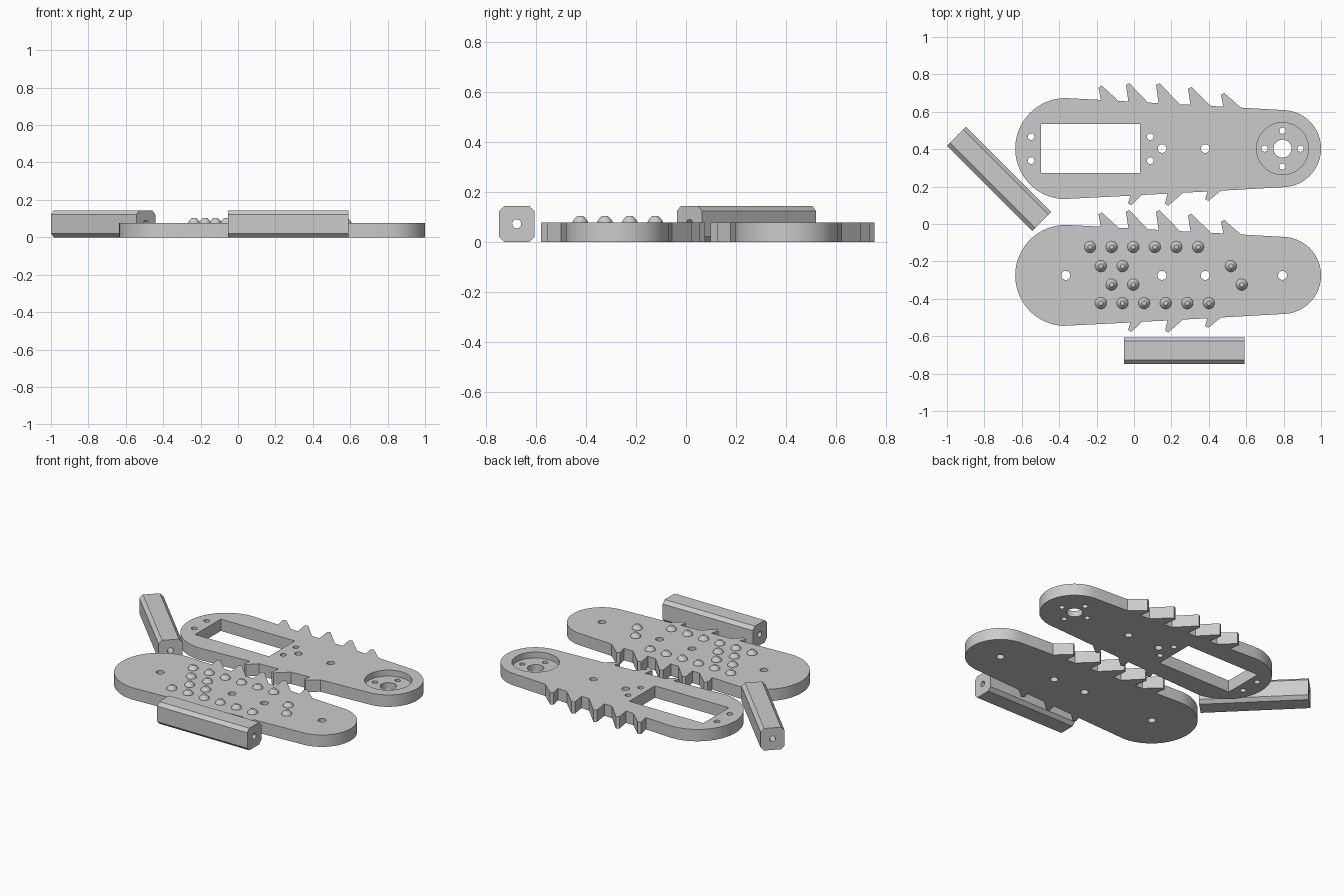
import bpy, bmesh
from math import cos, sin, pi, radians
from mathutils import Matrix, Vector

cube = bpy.data.objects.get("Cube")
if cube:
    bpy.data.objects.remove(cube)

grey = bpy.data.materials.new("light grey")
grey.use_nodes = True
grey.diffuse_color = (0.6, 0.6, 0.6, 1)
grey.node_tree.nodes["Principled BSDF"].inputs["Base Color"].default_value = (0.6, 0.6, 0.6, 1)

THICK = 0.077      # plate thickness
BAR = 0.143        # bar width and height
BIG_X, BIG_R = -0.365, 0.27
SMALL_X, SMALL_R = 0.794, 0.206


def circle(x, y, r, n=32):
    return [(x + r * cos(2 * pi * i / n), y + r * sin(2 * pi * i / n)) for i in range(n)]


def prisms(name, outlines, z0, z1):
    """One object made of separate upright prisms."""
    bm = bmesh.new()
    for pts in outlines:
        face = bm.faces.new([bm.verts.new((x, y, z0)) for x, y in pts])
        top = bmesh.ops.extrude_face_region(bm, geom=[face])["geom"]
        bmesh.ops.translate(bm, vec=(0, 0, z1 - z0),
                            verts=[v for v in top if isinstance(v, bmesh.types.BMVert)])
    bmesh.ops.recalc_face_normals(bm, faces=bm.faces)
    mesh = bpy.data.meshes.new(name)
    bm.to_mesh(mesh)
    bm.free()
    mesh.materials.append(grey)
    obj = bpy.data.objects.new(name, mesh)
    bpy.context.collection.objects.link(obj)
    return obj


def cut(obj, cutter):
    mod = obj.modifiers.new("cut", "BOOLEAN")
    mod.operation, mod.solver, mod.object = "DIFFERENCE", "EXACT", cutter
    graph = bpy.context.evaluated_depsgraph_get()
    mesh = bpy.data.meshes.new_from_object(obj.evaluated_get(graph))
    obj.modifiers.clear()
    obj.data = mesh
    bpy.data.objects.remove(cutter)


def smooth(obj):
    bpy.ops.object.select_all(action="DESELECT")
    obj.select_set(True)
    bpy.context.view_layer.objects.active = obj
    bpy.ops.object.shade_smooth_by_angle(angle=radians(25))


# Plate outline: two rounded ends, tapering edges with hooked teeth
def edge(x):
    return BIG_R - (x - BIG_X) * 0.0545


def tooth(tip_x, tip_y, right_x):
    return [(tip_x + 0.013, edge(tip_x)), (tip_x, tip_y - 0.01),
            (tip_x + 0.018, tip_y), (right_x, edge(right_x))]


def arc(x, r, start, end, n=40):
    return [(x + r * cos(radians(start + (end - start) * i / n)),
             r * sin(radians(start + (end - start) * i / n))) for i in range(n + 1)]


BACK_TEETH = [(-0.19, 0.337, -0.083), (-0.043, 0.35, 0.075), (0.118, 0.35, 0.246),
              (0.289, 0.33, 0.412), (0.465, 0.297, 0.572)]
FRONT_TEETH = [(-0.032, 0.302, 0.043), (0.166, 0.305, 0.262), (0.38, 0.28, 0.465)]


def outline(cy):
    pts = arc(BIG_X, BIG_R, 273 - 6, 87, 48)
    for t in BACK_TEETH:
        pts += tooth(*t)
    pts += arc(SMALL_X, SMALL_R, 87, -87)
    for t in reversed(FRONT_TEETH):
        pts += [(x, -y) for x, y in reversed(tooth(*t))]
    return [(x, y + cy) for x, y in pts]


# Upper plate with window, mounting holes and round recess
CY = 0.403
upper = prisms("slotted_plate", [outline(CY)], 0, THICK)
cut(upper, prisms("recess_cutter", [circle(SMALL_X, CY, 0.139, 48)], THICK * 0.5, 0.2))
holes = [[(-0.497, CY - 0.131), (0.032, CY - 0.131), (0.032, CY + 0.131), (-0.497, CY + 0.131)]]
holes += [circle(x, CY + s * 0.064, 0.018) for x in (-0.55, 0.087) for s in (-1, 1)]
holes += [circle(x, CY, 0.023) for x in (0.15, 0.381)]
holes.append(circle(SMALL_X, CY, 0.048))
holes += [circle(SMALL_X + 0.096 * cos(a * pi / 2), CY + 0.096 * sin(a * pi / 2), 0.017)
          for a in range(4)]
cut(upper, prisms("hole_cutter", holes, -0.1, 0.2))
smooth(upper)

# Lower plate with four holes
LY = -0.275
lower = prisms("studded_plate", [outline(LY)], 0, THICK)
cut(lower, prisms("hole_cutter", [circle(x, LY, 0.024) for x in (BIG_X, 0.15, 0.381, SMALL_X)],
                  -0.1, 0.2))
smooth(lower)

# Grip studs: small domes with flat tops, in four rows
STEP = 0.1155
rows = [(-0.123, [-0.235 + STEP * i for i in range(6)]),
        (-0.225, [-0.177, -0.061, 0.518]),
        (-0.324, [-0.12, -0.004, 0.576]),
        (-0.423, [-0.177 + STEP * i for i in range(6)])]
bm = bmesh.new()
profile = [(0.031, -0.004), (0.031, 0.003), (0.024, 0.014), (0.012, 0.026)]
for y, xs in rows:
    for x in xs:
        rings = [[bm.verts.new((px, py, THICK + z)) for px, py in circle(x, y, r, 24)]
                 for r, z in profile]
        for a, b in zip(rings, rings[1:]):
            for i in range(24):
                j = (i + 1) % 24
                bm.faces.new((a[i], a[j], b[j], b[i]))
        bm.faces.new(rings[-1])
        bm.faces.new(rings[0][::-1])
mesh = bpy.data.meshes.new("grip_studs")
bm.to_mesh(mesh)
bm.free()
mesh.materials.append(grey)
studs = bpy.data.objects.new("grip_studs", mesh)
bpy.context.collection.objects.link(studs)
smooth(studs)


# Spacer bars: chamfered square section with a bore along the length
def bar(name, centre, turn, length=0.645, c=0.021):
    h = BAR / 2
    section = [(h, h - c), (h - c, h), (c - h, h), (-h, h - c),
               (-h, c - h), (c - h, -h), (h - c, -h), (h, c - h)]
    obj = prisms(name, [section], -length / 2, length / 2)
    cut(obj, prisms("bore_cutter", [circle(0, 0, 0.018, 24)], -1, 1))
    obj.data.transform(Matrix.Translation(Vector((*centre, h)))
                       @ Matrix.Rotation(turn, 4, "Z") @ Matrix.Rotation(pi / 2, 4, "Y"))
    smooth(obj)


bar("front_spacer_bar", (0.268, -0.677), 0)
bar("angled_spacer_bar", (-0.721, 0.242), -pi / 4)
